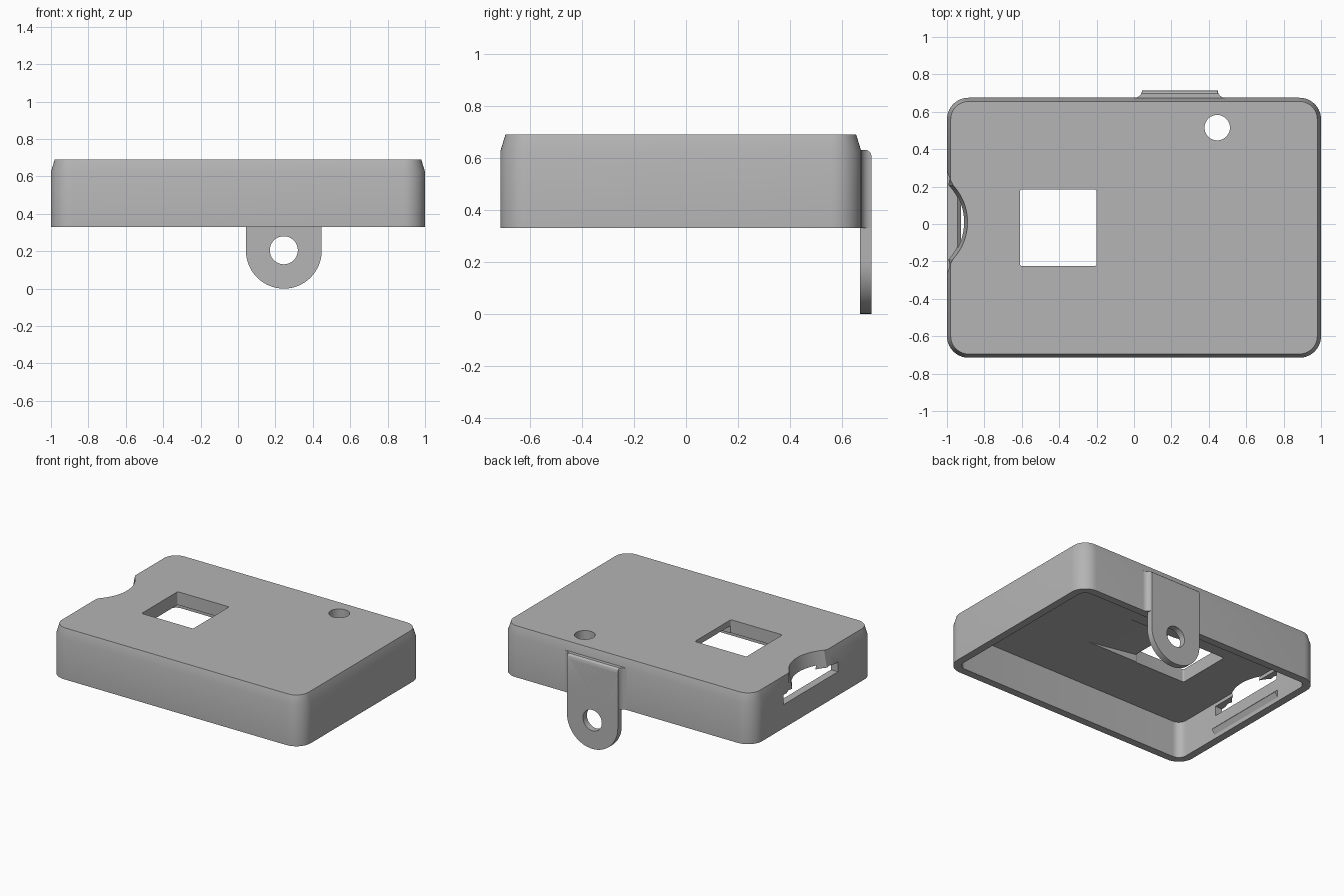
import bpy
import bmesh
from math import cos, sin, pi, radians
from mathutils import Vector

old = bpy.data.objects.get("Cube")
if old:
    bpy.data.objects.remove(old, do_unlink=True)

grey = bpy.data.materials.new("plain grey")
grey.use_nodes = True
COLOUR = (0.46, 0.46, 0.46, 1)
grey.diffuse_color = COLOUR
grey.node_tree.nodes["Principled BSDF"].inputs["Base Color"].default_value = COLOUR

MID_Y = -0.02           # centre of the case body
BASE, TOP = 0.33, 0.69  # rim and lid heights
WALL, CEILING = 0.055, 0.595


def loft(name, rings):
    """Closed solid skinned through rings of 3D points."""
    bm = bmesh.new()
    loops = [[bm.verts.new(p) for p in ring] for ring in rings]
    bm.faces.new(loops[0])
    bm.faces.new(loops[-1])
    n = len(loops[0])
    for a, b in zip(loops, loops[1:]):
        for i in range(n):
            j = (i + 1) % n
            bm.faces.new((a[i], a[j], b[j], b[i]))
    bmesh.ops.recalc_face_normals(bm, faces=bm.faces)
    mesh = bpy.data.meshes.new(name)
    bm.to_mesh(mesh)
    bm.free()
    mesh.materials.append(grey)
    obj = bpy.data.objects.new(name, mesh)
    bpy.context.collection.objects.link(obj)
    return obj


def arc(cx, cy, r, start, end, steps=10):
    angles = [radians(start + (end - start) * i / steps) for i in range(steps + 1)]
    return [(cx + r * cos(a), cy + r * sin(a)) for a in angles]


def rounded(cx, cy, hx, hy, r):
    corners = [(1, 1, 0), (-1, 1, 90), (-1, -1, 180), (1, -1, 270)]
    return [p for sx, sy, a in corners
            for p in arc(cx + sx * (hx - r), cy + sy * (hy - r), r, a, a + 90)]


def at_z(points, z):
    return [(x, y, z) for x, y in points]


def at_y(points, y):
    return [(x, y, z) for x, z in points]


def circle(cx, cy, r):
    return arc(cx, cy, r, 0, 350, 35)


def activate(obj):
    bpy.ops.object.select_all(action="DESELECT")
    obj.select_set(True)
    bpy.context.view_layer.objects.active = obj


def cut(obj, cutter):
    cutter.hide_render = True
    mod = obj.modifiers.new("cut", "BOOLEAN")
    mod.operation, mod.solver, mod.object = "DIFFERENCE", "EXACT", cutter
    activate(obj)
    bpy.ops.object.modifier_apply(modifier=mod.name)
    bpy.data.objects.remove(cutter, do_unlink=True)


def box(name, x0, x1, y0, y1, z0, z1):
    base = [(x0, y0), (x1, y0), (x1, y1), (x0, y1)]
    return loft(name, [at_z(base, z0), at_z(base, z1)])


# Case shell with tapered top edge and open underside
def body(inset):
    return rounded(0, MID_Y, 1 - inset, 0.695 - inset, 0.115 - inset)


case = loft("case_shell", [at_z(body(0), BASE), at_z(body(0), 0.625), at_z(body(0.02), TOP)])
cut(case, loft("cavity", [at_z(body(WALL), BASE - 0.1), at_z(body(WALL), CEILING)]))

# Square window, round hole and the sloped relief beside the window
window = rounded(-0.405, MID_Y, 0.205, 0.205, 0.012)
cut(case, loft("window_cutter", [at_z(window, 0.5), at_z(window, 0.8)]))
button = circle(0.445, 0.515, 0.068)
cut(case, loft("hole_cutter", [at_z(button, 0.5), at_z(button, 0.8)]))
ramp = [(-0.25, 0.56), (0.25, 0.588), (0.2, CEILING), (-0.25, 0.655)]
cut(case, loft("ramp_cutter", [at_y(ramp, MID_Y - 0.2), at_y(ramp, MID_Y + 0.2)]))

# Finger notch through the lid edge, and the slot in the side wall below it
def notch(shift):
    curve = arc(-1.18 + shift, 0.01, 0.29, -43, 43, 20)
    low = [(-1.1, -0.27), (-1.0, -0.265), (-0.985, -0.222)]
    high = [(x, 0.02 - y) for x, y in reversed(low)]
    return low + curve + high


cut(case, loft("notch_cutter", [at_z(notch(-0.025), 0.56), at_z(notch(0), TOP), at_z(notch(0), 0.8)]))
cut(case, box("slot_cutter", -1.1, -0.925, -0.3, 0.32, 0.5, 0.57))

# Snap ridge on the inside of the slotted wall
ridge = [(-0.96, 0.36), (-0.945, 0.36), (-0.925, 0.395), (-0.945, 0.415), (-0.96, 0.415)]
loft("snap_ridge", [at_y(ridge, -0.31), at_y(ridge, 0.33)])

# Hanging tab with a rounded end and an eyelet
TAB_X, TAB_R, TAB_BACK = 0.245, 0.2025, 0.715
outline = arc(TAB_X, 0.2025, TAB_R, 180, 360, 32) + [(TAB_X + TAB_R, 0.6), (TAB_X - TAB_R, 0.6)]
tab = loft("hanging_tab", [at_y(outline, 0.67), at_y(outline, TAB_BACK)])
eye = circle(TAB_X, 0.205, 0.075)
cut(tab, loft("eyelet_cutter", [at_y(eye, 0.6), at_y(eye, 0.8)]))

# Flared root joining the tab to the back wall, rounded at its top
def root(back):
    f = 0.04
    right = arc(TAB_X + TAB_R + f, 0.715, f, 270, 180, 6)
    left = [(2 * TAB_X - x, y) for x, y in reversed(right)]
    pts = [(TAB_X + TAB_R + f, 0.655)] + right + left + [(TAB_X - TAB_R - f, 0.655)]
    return [(x, min(y, back)) for x, y in pts]


loft("tab_root", [at_z(root(TAB_BACK), BASE), at_z(root(TAB_BACK), 0.605),
                  at_z(root(0.71), 0.62), at_z(root(0.698), 0.63)])

# Crisp edges with smooth rounded corners
for obj in list(bpy.context.collection.objects):
    if obj.type == "MESH" and obj.data.materials and obj.data.materials[0] == grey:
        activate(obj)
        bpy.ops.object.shade_smooth_by_angle(angle=radians(30))
